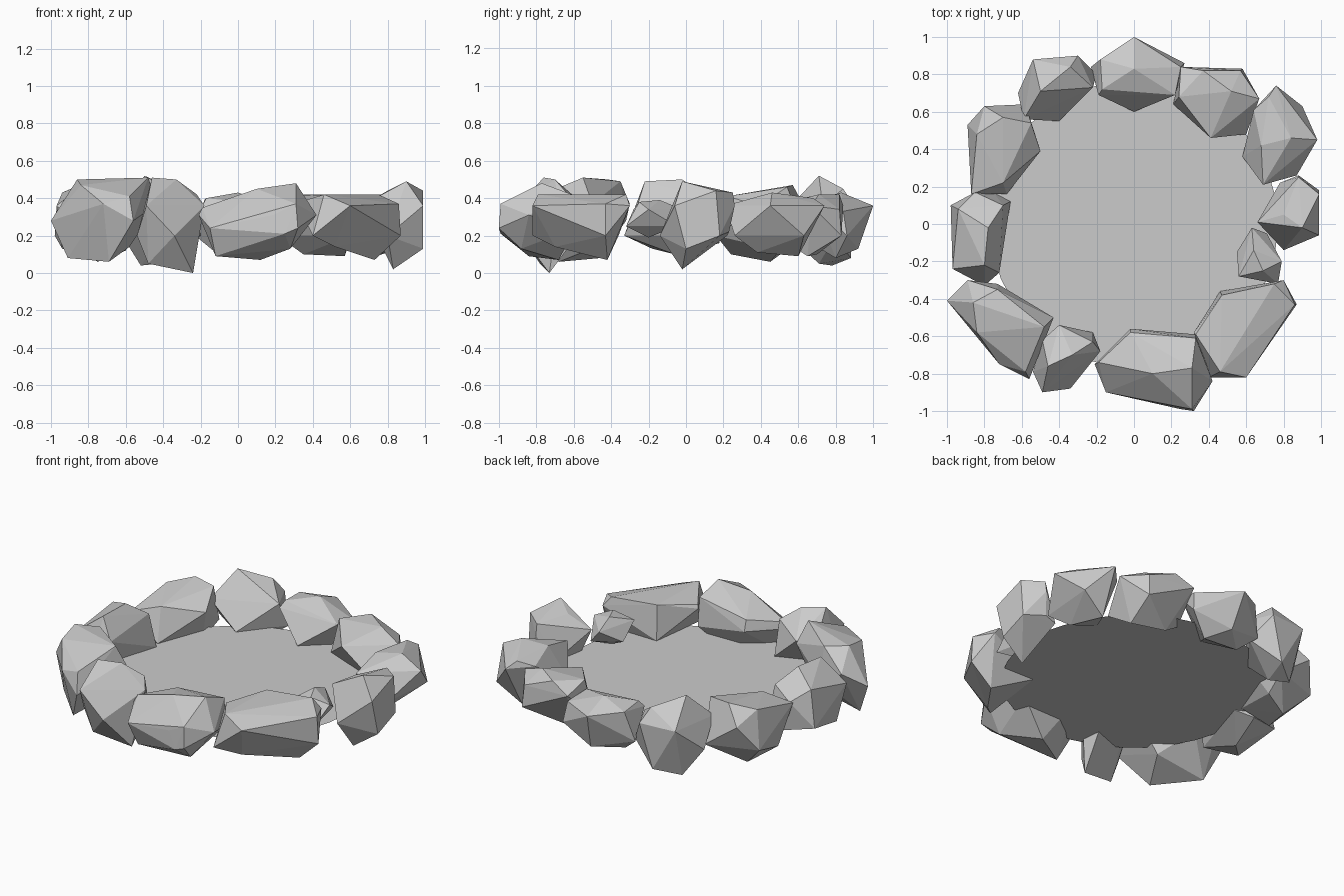
import bpy
import bmesh
from mathutils import Vector

# Remove the default object
default = bpy.data.objects.get("Cube")
if default:
    bpy.data.objects.remove(default, do_unlink=True)


def make_material(name, value):
    mat = bpy.data.materials.new(name)
    mat.use_nodes = True
    colour = (value, value, value, 1)
    mat.diffuse_color = colour
    mat.node_tree.nodes["Principled BSDF"].inputs["Base Color"].default_value = colour
    return mat


stone_grey = make_material("stone_grey", 0.6)


def finish(name, bm):
    """Turn a bmesh into a flat-shaded object with the stone colour."""
    bmesh.ops.recalc_face_normals(bm, faces=bm.faces)
    mesh = bpy.data.meshes.new(name)
    bm.to_mesh(mesh)
    bm.free()
    mesh.materials.append(stone_grey)
    obj = bpy.data.objects.new(name, mesh)
    bpy.context.collection.objects.link(obj)
    return obj


def rock(name, outline, crest, keel, low=20, high=36):
    """Faceted boulder in hundredths of a unit: a zigzag girdle along the plan
    outline, wrapped together with the crest points above and keel points below."""
    girdle = [(x, y, low if i % 2 else high) for i, (x, y) in enumerate(outline)]
    bm = bmesh.new()
    for point in girdle + crest + keel:
        bm.verts.new(Vector(point) / 100)
    hull = bmesh.ops.convex_hull(bm, input=bm.verts)
    spare = [v for v in hull["geom_interior"] if isinstance(v, bmesh.types.BMVert)]
    bmesh.ops.delete(bm, geom=spare, context="VERTS")
    return finish(name, bm)


# Flat floor inside the ring
floor = bmesh.new()
bmesh.ops.create_circle(floor, cap_ends=True, segments=32, radius=0.77)
finish("floor_disc", floor).location.z = 0.2

# Rocks along the back
rock("back_middle_rock",
     outline=[(0, 100), (27, 86), (22, 69), (0, 60), (-19, 69), (-23, 84)],
     crest=[(0, 83, 43), (-18, 88, 39), (-17, 72, 40), (25, 84, 33)],
     keel=[(14, 80, 8), (-12, 78, 11), (3, 92, 13)])
rock("back_left_rock",
     outline=[(25, 84), (58, 83), (67, 67), (60, 48), (41, 46), (21, 64)],
     crest=[(37, 82, 42), (52, 71, 42), (24, 68, 41), (57, 82, 34)],
     keel=[(35, 70, 10), (57, 65, 9)])
rock("back_right_rock",
     outline=[(-30, 90), (-20, 80), (-22, 73), (-40, 55), (-59, 56),
              (-62, 70), (-54, 88)],
     crest=[(-50, 71, 52), (-34, 84, 45)],
     keel=[(-42, 71, 5), (-52, 78, 4), (-38, 88, 8)])

# Rocks along the left side
rock("left_back_rock",
     outline=[(76, 74), (90, 63), (98, 45), (87, 26), (69, 21), (58, 36), (64, 61)],
     crest=[(84, 46, 43), (72, 68, 40), (68, 42, 41)],
     keel=[(74, 60, 9), (80, 38, 11)])
rock("left_middle_rock",
     outline=[(88, 26), (99, 18), (99, -6), (80, -14), (66, 1), (78, 22)],
     crest=[(90, -2, 49), (99, 16, 44), (80, 5, 44), (88, 25, 43)],
     keel=[(83, -2, 2), (99, 0, 13), (86, 23, 22)])
rock("left_small_rock",
     outline=[(63, -2), (71, -5), (79, -20), (77, -32), (56, -28), (55, -15)],
     crest=[(64, -14, 39), (69, -25, 38)],
     keel=[(66, -20, 19)], low=25, high=34)
rock("left_front_rock",
     outline=[(80, -30), (87, -43), (60, -82), (40, -82), (32, -58), (46, -36)],
     crest=[(46, -79, 42), (75, -32, 42), (47, -38, 42), (86, -43, 37), (33, -59, 38)],
     keel=[(52, -70, 14), (73, -42, 7)])

# Rocks along the front
rock("front_middle_rock",
     outline=[(-2, -56), (33, -59), (42, -84), (32, -100), (19, -97),
              (-15, -90), (-21, -75)],
     crest=[(31, -77, 48), (10, -80, 45), (33, -61, 42), (-2, -58, 38),
            (-19, -74, 35), (31, -99, 37)],
     keel=[(-12, -84, 9), (28, -88, 13), (12, -68, 7), (25, -99, 21)],
     low=24, high=31)
rock("front_small_rock",
     outline=[(-40, -54), (-22, -58), (-18, -68), (-34, -88), (-49, -90),
              (-54, -79), (-49, -62)],
     crest=[(-46, -76, 51), (-33, -70, 50), (-22, -63, 42)],
     keel=[(-24, -73, 0), (-48, -78, 5)])

# Rocks along the right side
rock("right_front_rock",
     outline=[(-89, -30), (-100, -41), (-72, -75), (-56, -83), (-43, -50), (-73, -32)],
     crest=[(-86, -42, 50), (-48, -55, 51), (-58, -79, 41), (-73, -35, 49),
            (-84, -58, 47)],
     keel=[(-69, -68, 6), (-91, -46, 8), (-58, -48, 14)], low=28, high=37)
rock("right_middle_rock",
     outline=[(-85, 17), (-66, 12), (-72, -26), (-80, -33), (-97, -24), (-98, 10)],
     crest=[(-78, -2, 50), (-80, -22, 49), (-94, 8, 43), (-70, 10, 41)],
     keel=[(-82, -6, 10), (-94, -18, 13), (-76, 18, 16)])
rock("right_back_rock",
     outline=[(-80, 63), (-58, 64), (-50, 39), (-68, 16), (-87, 16), (-89, 53)],
     crest=[(-70, 57, 47), (-55, 54, 46), (-84, 48, 43), (-70, 22, 41)],
     keel=[(-75, 45, 6), (-82, 24, 10), (-60, 50, 12)])
